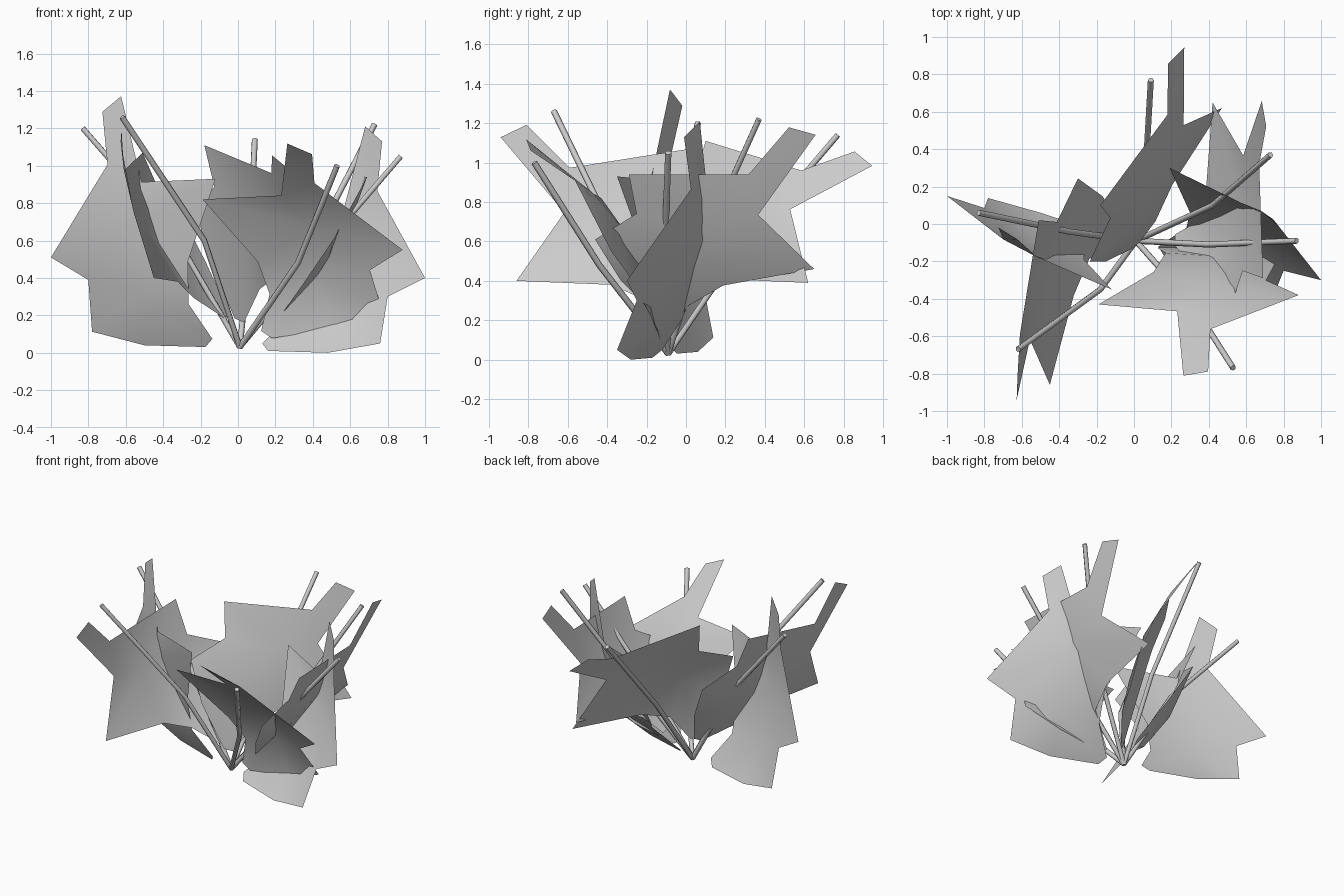
import bpy
from mathutils import Matrix, Vector

# Template leaf: outline from the blunt tip round the lobes, then two inner points
LEAF = [(.68, .07, 1.21), (.77, -.01, 1.13), (.745, .025, .865), (1.0, -.30, .40),
        (.80, -.25, .30), (.76, -.35, .05), (.48, -.28, 0), (.16, -.17, .01),
        (.13, -.12, .05), (.28, -.02, .205), (.30, .06, .41), (.19, .30, .82),
        (.57, .115, .785), (.66, .02, .54), (.55, -.08, .23)]
FACES = [(0, 1, 2, 12), (12, 2, 13), (2, 3, 13), (3, 4, 13), (4, 14, 13), (4, 5, 14),
         (5, 6, 14), (6, 7, 14), (7, 8, 14), (8, 9, 14), (9, 10, 14), (10, 13, 14),
         (10, 11, 13), (11, 12, 13)]

# Per leaf: tip, long point, short point, lower lobe
ANCHORS = {
    "front_left": [(-.625, -.875, 1.16), (-.51, .02, 1.07), (-.45, -.86, .40), (-.17, .15, .48)],
    "left": [(-.675, -.05, 1.33), (-1.0, .15, .51), (-.12, -.35, .93), (-.50, .06, .04)],
    "back": [(.225, .90, 1.02), (-.18, .10, 1.11), (.47, .62, .39), (-.15, -.20, .50)],
    "back_right": [(.695, .59, 1.16), (.69, -.29, .94), (.42, .65, .46), (.37, -.33, .40)],
    "right": [(.725, .03, 1.17), (1.0, -.30, .40), (.19, .30, .82), (.48, -.28, 0)],
    "front": [(.33, -.80, 1.09), (.88, -.38, .55), (-.19, -.43, .82), (.51, -.14, .13)],
}
# Per stem: bend and end
STEMS = {
    "front_left": [(-.18, -.35, .60), (-.62, -.67, 1.26)],
    "left": [(-.35, -.04, .65), (-.83, .06, 1.20)],
    "back": [(.06, .25, .53), (.09, .77, 1.14)],
    "back_right": [(.42, .10, .62), (.73, .37, 1.22)],
    "right": [(.40, -.11, .50), (.87, -.09, 1.05)],
    "front": [(.32, -.44, .48), (.53, -.77, 1.0)],
}


def frame(points):
    return Matrix([(*p, 1) for p in points]).transposed()


def leaf(name, anchors):
    # fit the template leaf onto four anchor points
    fit = frame(anchors) @ frame(ANCHORS["right"]).inverted()
    me = bpy.data.meshes.new(name)
    me.from_pydata([fit @ Vector(p) for p in LEAF], [], FACES)
    me.update()
    me.shade_smooth()
    bpy.context.collection.objects.link(bpy.data.objects.new(name, me))


def stem(name, points):
    cu = bpy.data.curves.new(name, 'CURVE')
    cu.dimensions = '3D'
    cu.bevel_depth = .016
    cu.bevel_resolution = 1
    cu.use_fill_caps = True
    sp = cu.splines.new('POLY')
    sp.points.add(len(points) - 1)
    for q, p in zip(sp.points, points):
        q.co = (*p, 1)
    bpy.context.collection.objects.link(bpy.data.objects.new(name, cu))


for key in ANCHORS:
    leaf("leaf_" + key, ANCHORS[key])
    stem("stem_" + key, [(.01, -.09, .03)] + STEMS[key])
